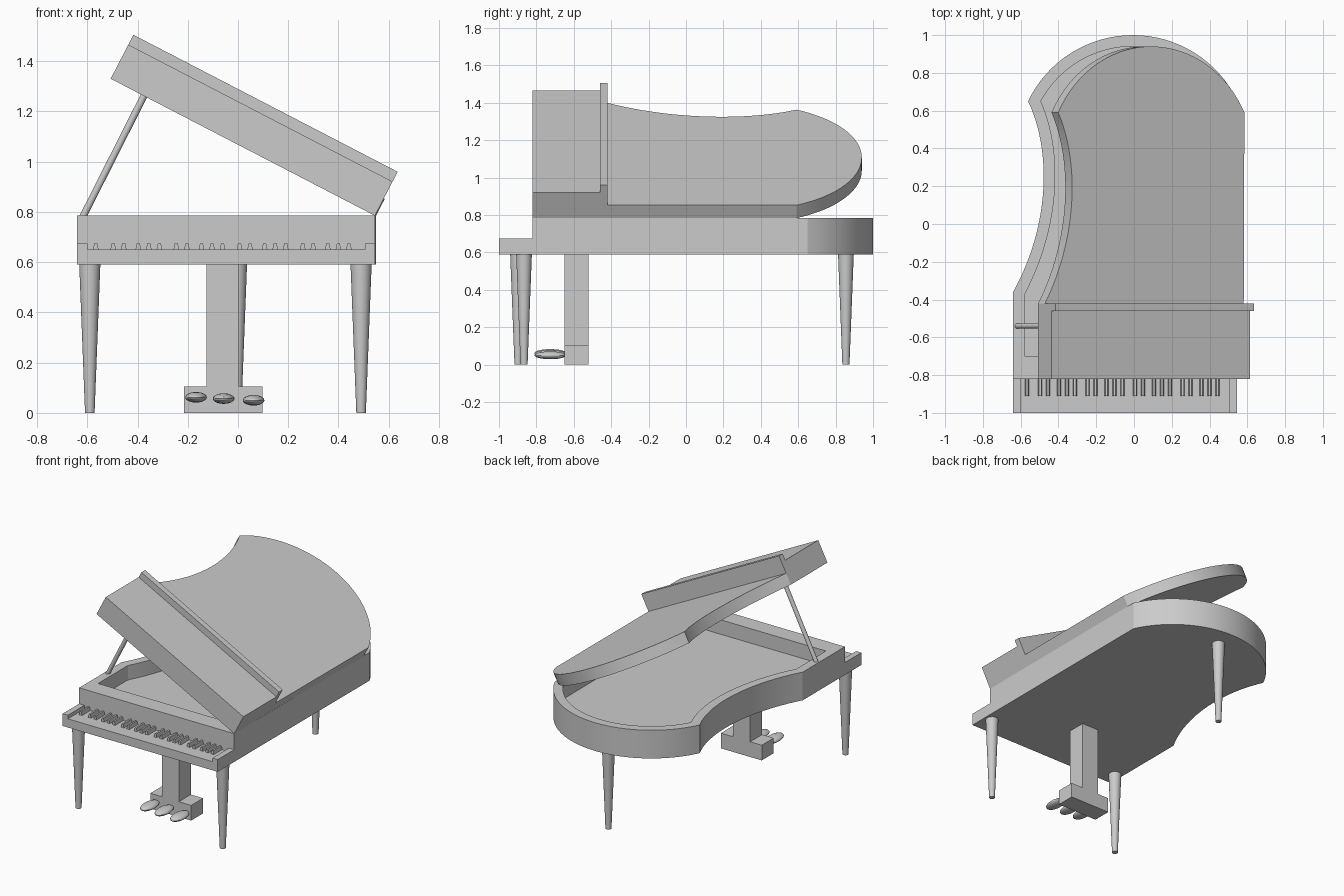
import bpy, bmesh, math
from mathutils import Matrix, Vector

if "Cube" in bpy.data.objects:
    bpy.data.objects.remove(bpy.data.objects["Cube"])

grey = bpy.data.materials.new("plain_grey")
grey.use_nodes = True
grey.diffuse_color = (0.6, 0.6, 0.6, 1)
grey.node_tree.nodes["Principled BSDF"].inputs["Base Color"].default_value = (0.6, 0.6, 0.6, 1)


def finish(name, bm, smooth=True):
    bmesh.ops.recalc_face_normals(bm, faces=bm.faces)
    mesh = bpy.data.meshes.new(name)
    bm.to_mesh(mesh)
    bm.free()
    mesh.materials.append(grey)
    obj = bpy.data.objects.new(name, mesh)
    bpy.context.collection.objects.link(obj)
    if smooth:
        bpy.ops.object.select_all(action='DESELECT')
        obj.select_set(True)
        bpy.context.view_layer.objects.active = obj
        bpy.ops.object.shade_smooth_by_angle(angle=math.radians(25))
    return obj


def loft(name, rings, smooth=True):
    """Skin equal-length rings of points and cap both ends."""
    bm = bmesh.new()
    loops = [[bm.verts.new(p) for p in ring] for ring in rings]
    for a, b in zip(loops, loops[1:]):
        for i in range(len(a)):
            j = (i + 1) % len(a)
            bm.faces.new((a[i], a[j], b[j], b[i]))
    bm.faces.new(loops[0])
    bm.faces.new(loops[-1])
    return finish(name, bm, smooth)


def at_z(points, z):
    return [(x, y, z) for x, y in points]


def box(name, x0, x1, y0, y1, z0, z1):
    corners = [(x0, y0), (x1, y0), (x1, y1), (x0, y1)]
    return loft(name, [at_z(corners, z0), at_z(corners, z1)], False)


def cone(name, start, end, r0, r1):
    start, end = Vector(start), Vector(end)
    axis = end - start
    bm = bmesh.new()
    turn = axis.to_track_quat('Z', 'Y').to_matrix().to_4x4()
    bmesh.ops.create_cone(bm, cap_ends=True, segments=32, radius1=r0, radius2=r1,
                          depth=axis.length,
                          matrix=Matrix.Translation((start + end) / 2) @ turn)
    return finish(name, bm)


RIGHT, LEFT = 0.545, -0.64
BOTTOM, TOP = 0.59, 0.785


def outline(inset, front):
    """Wing-shaped plan: straight side, round tail, hollow bent side."""
    pts = [(LEFT + inset, front), (RIGHT - inset, front)]
    radius, cx, cy, tail = 0.615 - inset, -0.006, 0.385, 0.65
    a0 = math.asin((tail - cy) / radius)
    for i in range(33):
        a = a0 + (math.pi - 2 * a0) * i / 32
        pts.append((cx + radius * math.cos(a), cy + radius * math.sin(a)))
    p0, p3 = Vector(pts[-1]), Vector((LEFT + inset, -0.36 - inset / 4))
    p1, p2 = Vector((-0.44 + inset, 0.40)), Vector((-0.44 + inset, 0.0))
    for i in range(1, 25):
        t = i / 24
        s = 1 - t
        p = p0 * s**3 + p1 * 3 * s * s * t + p2 * 3 * s * t * t + p3 * t**3
        pts.append((p.x, p.y))
    return pts


# Case with a raised rim around the sunken soundboard
outer, inner = outline(0, -0.82), outline(0.06, -0.70)
loft("case", [at_z(outer, BOTTOM), at_z(outer, TOP), at_z(inner, TOP), at_z(inner, 0.685)])

# Keyboard shelf and its end blocks
box("key_shelf", LEFT, RIGHT, -1.0, -0.82, BOTTOM, 0.65)
box("key_block_right", LEFT, LEFT + 0.04, -1.0, -0.82, 0.65, 0.675)
box("key_block_left", RIGHT - 0.04, RIGHT, -1.0, -0.82, 0.65, 0.675)

# Raised keys in groups of two and three
key_x = [-0.566]
for octave in range(4):
    key_x += [-0.497 + octave * 0.2515 + step for step in (0, 0.042, 0.1, 0.142, 0.184)]
for x in key_x:
    profile = [(-0.011, 0.65), (0.011, 0.65), (0.006, 0.675), (-0.006, 0.675)]
    loft("raised_key", [[(x + px, y, z) for px, z in profile] for y in (-0.91, -0.82)], False)

# Open lid, folded front flap and fold strip, hinged on the straight side
hinge = Matrix.Translation((RIGHT, 0, TOP)) @ Matrix.Rotation(math.radians(27.4), 4, 'Y')
plan = [(x - RIGHT, y - 0.06) for x, y in outline(0, -0.38)]
width = LEFT - RIGHT
for part in (loft("lid", [at_z(plan, 0), at_z(plan, 0.078)]),
             box("lid_front_flap", width, 0, -0.82, -0.46, 0, 0.153),
             box("lid_fold_strip", width, 0, -0.46, -0.42, 0, 0.197)):
    part.data.transform(hinge)

# Prop stick
cone("lid_prop", (-0.618, -0.54, 0.78), (-0.373, -0.54, 1.265), 0.014, 0.014)

# Tapered legs
for name, x, y in (("front_leg_right", -0.59, -0.898), ("front_leg_left", 0.49, -0.866),
                   ("back_leg", -0.006, 0.855)):
    cone(name, (x, y, 0), (x, y, BOTTOM), 0.019, 0.042)

# Pedal column, foot and pedals
box("pedal_column", -0.126, 0.003, -0.65, -0.52, 0.105, BOTTOM)
box("pedal_foot", -0.215, 0.097, -0.65, -0.52, 0, 0.105)
for x, z in ((-0.167, 0.062), (-0.057, 0.057), (0.062, 0.05)):
    bm = bmesh.new()
    bmesh.ops.create_uvsphere(bm, u_segments=24, v_segments=12, radius=1,
                              matrix=Matrix.Translation((x, -0.725, z))
                              @ Matrix.Diagonal((0.043, 0.085, 0.021, 1)))
    finish("pedal", bm)
